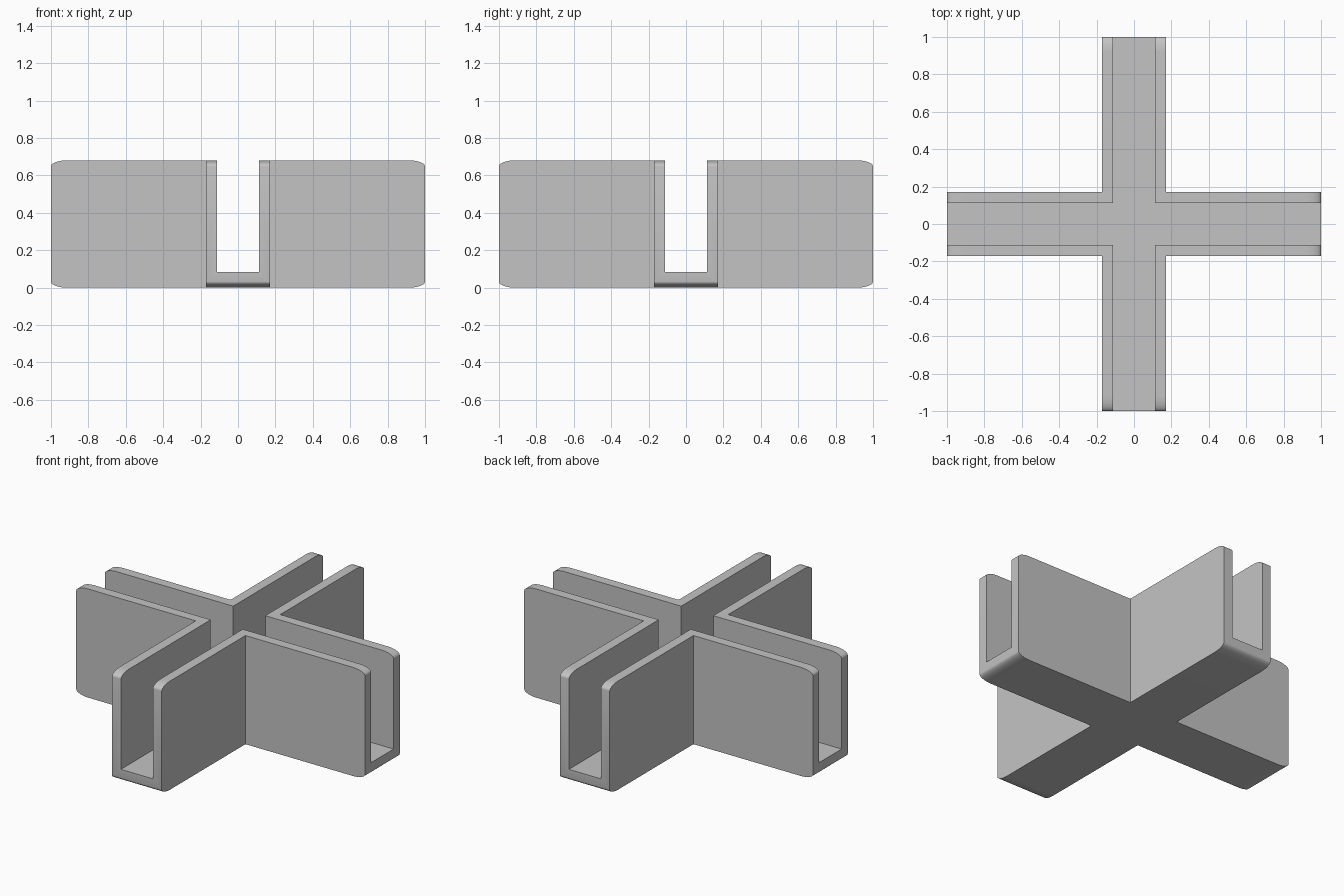
import bpy
import bmesh
import math

if "Cube" in bpy.data.objects:
    bpy.data.objects.remove(bpy.data.objects["Cube"])

HEIGHT, ARM, CHANNEL, FLOOR = 0.68, 0.172, 0.111, 0.083
ROUND_X, ROUND_Z, STEPS = 0.085, 0.032, 10

grey = bpy.data.materials.new("plain grey")
grey.use_nodes = True
grey.diffuse_color = (0.55, 0.55, 0.55, 1)
grey.node_tree.nodes["Principled BSDF"].inputs["Base Color"].default_value = grey.diffuse_color


def extrude_profile(name, points, half_width, along_y=False):
    """Extrude an x-z outline sideways; optionally turn it to run along y."""
    bm = bmesh.new()
    face = bm.faces.new([bm.verts.new((x, -half_width, z)) for x, z in points])
    extruded = bmesh.ops.extrude_face_region(bm, geom=[face])["geom"]
    moved = [v for v in extruded if isinstance(v, bmesh.types.BMVert)]
    bmesh.ops.translate(bm, vec=(0, 2 * half_width, 0), verts=moved)
    if along_y:
        for v in bm.verts:
            v.co.x, v.co.y = -v.co.y, v.co.x
    bmesh.ops.recalc_face_normals(bm, faces=bm.faces)
    mesh = bpy.data.meshes.new(name)
    bm.to_mesh(mesh)
    bm.free()
    mesh.materials.append(grey)
    obj = bpy.data.objects.new(name, mesh)
    bpy.context.collection.objects.link(obj)
    return obj


# Long outline with softly rounded ends
outline = []
for quarter, (sx, sz) in enumerate([(1, 1), (-1, 1), (-1, -1), (1, -1)]):
    cx = sx * (1 - ROUND_X)
    cz = HEIGHT / 2 + sz * (HEIGHT / 2 - ROUND_Z)
    for i in range(STEPS + 1):
        a = math.pi / 2 * (quarter + i / STEPS)
        outline.append((cx + ROUND_X * math.cos(a), cz + ROUND_Z * math.sin(a)))

# Open slot that runs the full length of an arm
slot = [(-1.2, FLOOR), (1.2, FLOOR), (1.2, 1), (-1.2, 1)]

# Two crossing bars, joined and slotted
bracket = extrude_profile("cross_bracket", outline, ARM)
tools = [
    (extrude_profile("crossing_bar", outline, ARM, True), 'UNION'),
    (extrude_profile("slot_cutter_x", slot, CHANNEL), 'DIFFERENCE'),
    (extrude_profile("slot_cutter_y", slot, CHANNEL, True), 'DIFFERENCE'),
]
bpy.ops.object.select_all(action='DESELECT')
bpy.context.view_layer.objects.active = bracket
bracket.select_set(True)
for tool, operation in tools:
    mod = bracket.modifiers.new(tool.name, 'BOOLEAN')
    mod.operation, mod.object, mod.solver = operation, tool, 'EXACT'
    bpy.ops.object.modifier_apply(modifier=mod.name)
    bpy.data.objects.remove(tool)

bpy.ops.object.shade_smooth_by_angle(angle=math.radians(30))
